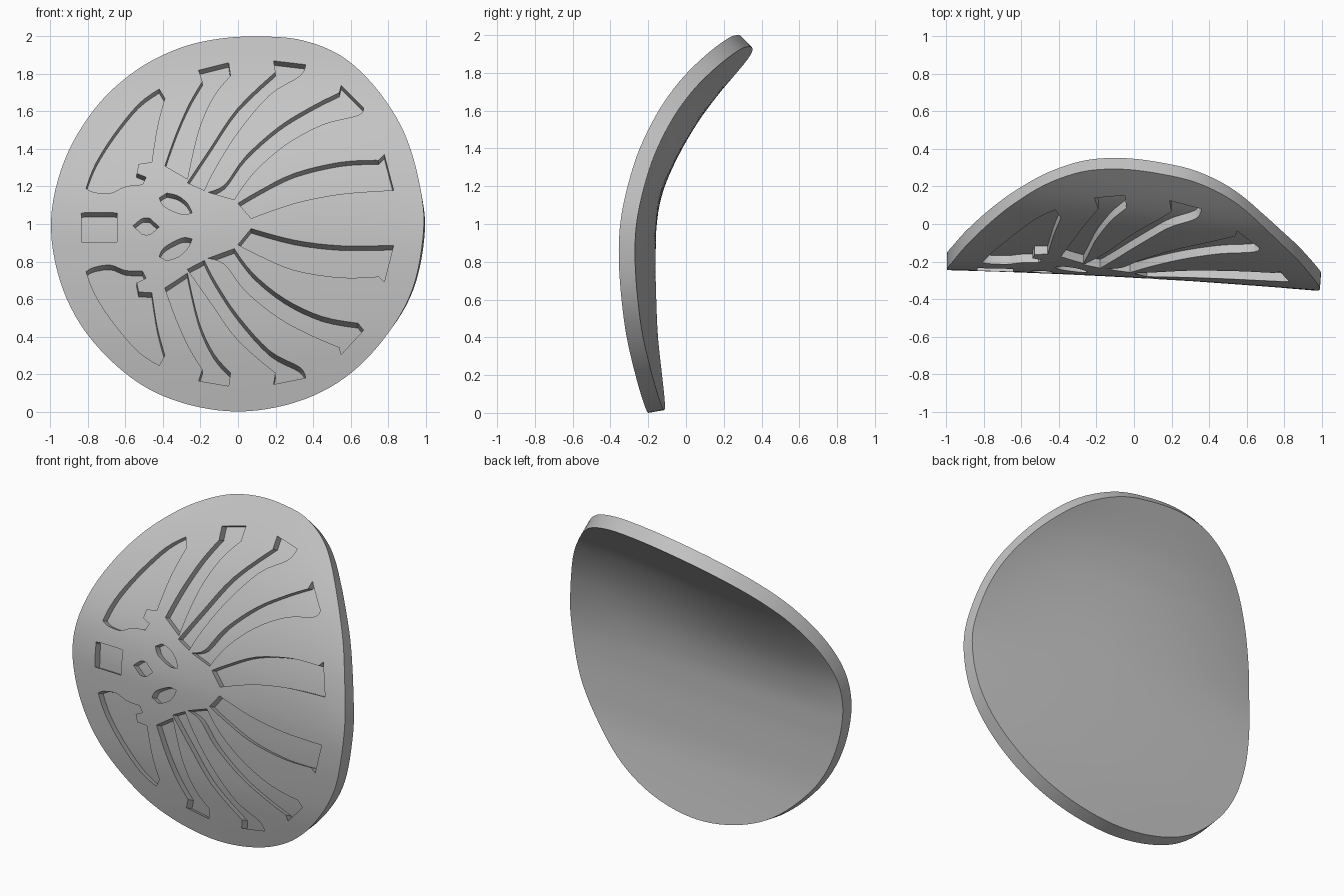
import bpy, bmesh, math
from mathutils import Vector

if "Cube" in bpy.data.objects:
    bpy.data.objects.remove(bpy.data.objects["Cube"])

RINGS, THICK, DEPTH = 32, 0.086, 0.05
CUT_DIR = Vector((0, 1, -0.5))          # recess walls lean downwards


def spline(table, t):
    """Smooth interpolation through (t, value) pairs."""
    n = len(table)
    i = max(k for k in range(n - 1) if k == 0 or table[k][0] <= t)

    def slope(k):
        a, b = table[max(k - 1, 0)], table[min(k + 1, n - 1)]
        return (b[1] - a[1]) / (b[0] - a[0])
    (t0, v0), (t1, v1) = table[i], table[i + 1]
    h = t1 - t0
    u = (t - t0) / h
    if u < 0 or u > 1:                   # straight beyond the ends
        k = i if u < 0 else i + 1
        return table[k][1] + slope(k) * (t - table[k][0])
    return ((2*u**3 - 3*u**2 + 1) * v0 + (u**3 - 2*u**2 + u) * h * slope(i)
            + (3*u**2 - 2*u**3) * v1 + (u**3 - u**2) * h * slope(i + 1))


# Curved front surface: centre profile, sideways tilt and edge curl by height
PROFILE = [(0, -.2), (.2, -.235), (.4, -.265), (.6, -.28), (.8, -.287), (1, -.28), (1.2, -.243),
           (1.4, -.17), (1.6, -.063), (1.75, .045), (1.86, .145), (2, .29)]
TILT = [(0, .04), (.4, .05), (.8, .056), (1.0, .06), (1.2, .08), (1.4, .11), (1.6, .138), (1.8, .158), (2, .16)]
CURL = [(0, 0), (.8, 0), (1.0, .006), (1.2, .028), (1.4, .05), (1.6, .075), (1.8, .1), (2, .12)]


def surf(x, z):
    return Vector((x, spline(PROFILE, z) - spline(TILT, z) * x - .015 * x * x + spline(CURL, z) * x**3, z))


def normal(x, z):
    e = .01
    dx = surf(x + e, z) - surf(x - e, z)
    dz = surf(x, z + e) - surf(x, z - e)
    return dz.cross(dx).normalized()     # points to the back


def smooth_loop(pts, steps, corner=40):
    """Closed curve through points, keeping sharp corners."""
    p = [Vector(q) for q in pts]
    n = len(p)
    tan = []
    for i in range(n):
        a, b = p[i] - p[i - 1], p[(i + 1) % n] - p[i]
        sharp = math.degrees(a.angle(b)) > corner
        tan.append(Vector((0, 0)) if sharp else (a + b) / 2)
    out = []
    for i in range(n):
        j = (i + 1) % n
        for s in range(steps):
            u = s / steps
            out.append((2*u**3 - 3*u**2 + 1) * p[i] + (u**3 - 2*u**2 + u) * tan[i]
                       + (3*u**2 - 2*u**3) * p[j] + (u**3 - u**2) * tan[j])
    return out


def to_object(name, bm):
    bmesh.ops.recalc_face_normals(bm, faces=bm.faces)
    me = bpy.data.meshes.new(name)
    bm.to_mesh(me)
    bm.free()
    ob = bpy.data.objects.new(name, me)
    bpy.context.collection.objects.link(ob)
    return ob


# Disc outline seen from the front
OUTLINE = [(.13, 2), (.35, 1.978), (.56, 1.89), (.74, 1.72), (.885, 1.49), (.967, 1.22), (.99, .97),
           (.93, .65), (.78, .39), (.57, .18), (.31, .05), (0, 0), (-.31, .05), (-.57, .18),
           (-.81, .42), (-.95, .7), (-.997, 1.02), (-.925, 1.34), (-.76, 1.62), (-.55, 1.815), (-.32, 1.935), (-.1, 1.988)]
RIM = smooth_loop(OUTLINE, 6)


def shell(name, near, far):
    """Closed curved plate between two offsets from the front surface."""
    bm = bmesh.new()
    c = Vector((0, 1))
    sides = []
    for off in (near, far):
        def vert(q):
            return bm.verts.new(surf(*q) + normal(*q) * off)
        mid = vert(c)
        rings = [[vert(c + (q - c) * (k / RINGS)) for q in RIM] for k in range(1, RINGS + 1)]
        sides.append(rings)
        n = len(RIM)
        for i in range(n):
            j = (i + 1) % n
            bm.faces.new((mid, rings[0][i], rings[0][j]))
            for a, b in zip(rings, rings[1:]):
                bm.faces.new((a[i], b[i], b[j], a[j]))
    a, b = sides[0][-1], sides[1][-1]
    for i in range(len(RIM)):
        j = (i + 1) % len(RIM)
        bm.faces.new((a[i], b[i], b[j], a[j]))
    return to_object(name, bm)


# Recess outlines of the upper half; the lower half mirrors them
CHEEK = [(-.81, 1.19), (-.76, 1.32), (-.66, 1.48), (-.53, 1.64), (-.42, 1.72), (-.39, 1.67), (-.43, 1.52),
         (-.46, 1.33), (-.53, 1.32), (-.54, 1.27), (-.49, 1.25), (-.51, 1.21), (-.6, 1.2), (-.68, 1.165), (-.77, 1.17)]
RAY_1 = [(-.21, 1.82), (-.05, 1.86), (-.04, 1.79), (-.13, 1.68), (-.21, 1.5), (-.27, 1.24), (-.39, 1.31),
         (-.33, 1.48), (-.26, 1.64), (-.19, 1.76)]
RAY_2 = [(.19, 1.87), (.36, 1.85), (.33, 1.79), (.17, 1.69), (0, 1.49), (-.12, 1.3), (-.18, 1.18), (-.27, 1.22),
         (-.15, 1.4), (0, 1.62), (.2, 1.81)]
RAY_3 = [(.55, 1.74), (.67, 1.62), (.64, 1.58), (.45, 1.53), (.25, 1.42), (.08, 1.27), (-.02, 1.13), (-.16, 1.17),
         (-.07, 1.21), (.04, 1.36), (.22, 1.52), (.4, 1.63), (.54, 1.7)]
RAY_4 = [(.78, 1.37), (.83, 1.18), (.55, 1.16), (.3, 1.11), (.07, 1.03), (.0, 1.11), (.1, 1.17), (.3, 1.27),
         (.55, 1.33), (.75, 1.34)]
EYE = [(-.42, 1.14), (-.38, 1.165), (-.32, 1.15), (-.27, 1.11), (-.245, 1.06), (-.29, 1.05), (-.35, 1.07), (-.4, 1.1)]
NOSE = [(-.56, .99), (-.51, 1.03), (-.47, 1.03), (-.42, .985), (-.47, .945), (-.51, .945)]
CHIN = [(-.835, 1.05), (-.82, 1.06), (-.66, 1.06), (-.645, 1.05), (-.645, .905), (-.835, .905)]


def mirror(pts):
    return [(x, 2 + .08 * x - z) for x, z in reversed(pts)]


upper = [CHEEK, RAY_1, RAY_2, RAY_3, RAY_4, EYE]
outlines = upper + [mirror(p) for p in upper] + [NOSE, CHIN]

# Slanted prisms following each outline
bm = bmesh.new()
for pts in outlines:
    loop = smooth_loop(pts, 4)
    front = [bm.verts.new(surf(*q) - CUT_DIR * .2) for q in loop]
    back = [bm.verts.new(surf(*q) + CUT_DIR * .2) for q in loop]
    n = len(loop)
    for i in range(n):
        j = (i + 1) % n
        bm.faces.new((front[i], front[j], back[j], back[i]))
    caps = [bm.faces.new(front), bm.faces.new(back)]
    bmesh.ops.triangulate(bm, faces=caps)
prisms = to_object("recess_cutter", bm)

# Disc, with recesses of even depth cut into its front
disc = shell("curved_disc", 0, THICK)
depth_shell = shell("depth_cutter", -.06, DEPTH)


def boolean(ob, other, op):
    mod = ob.modifiers.new(op, 'BOOLEAN')
    mod.operation, mod.object, mod.solver = op, other, 'EXACT'
    bpy.context.view_layer.objects.active = ob
    bpy.ops.object.modifier_apply(modifier=mod.name)
    bpy.data.objects.remove(other)


boolean(prisms, depth_shell, 'INTERSECT')
boolean(disc, prisms, 'DIFFERENCE')

grey = bpy.data.materials.new("plain_grey")
grey.diffuse_color = (.55, .55, .55, 1)
grey.use_nodes = True
grey.node_tree.nodes["Principled BSDF"].inputs["Base Color"].default_value = grey.diffuse_color
disc.data.materials.clear()
disc.data.materials.append(grey)
for f in disc.data.polygons:
    f.material_index = 0
bpy.ops.object.select_all(action='DESELECT')
disc.select_set(True)
bpy.context.view_layer.objects.active = disc
bpy.ops.object.shade_smooth_by_angle(angle=math.radians(35))
